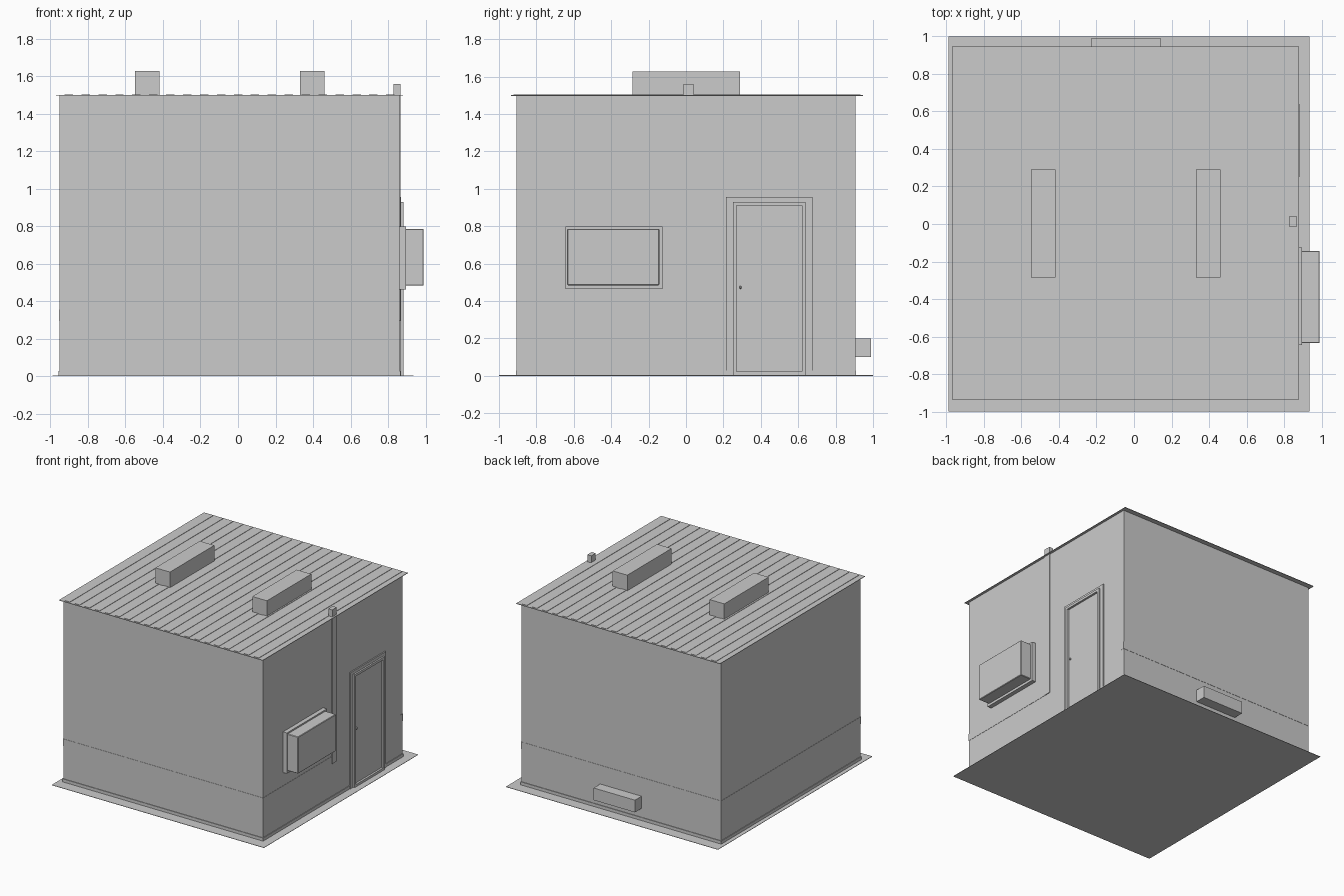
import bpy, bmesh

if "Cube" in bpy.data.objects:
    bpy.data.objects.remove(bpy.data.objects["Cube"])

# Wall extents and wall top height
X0, X1, Y0, Y1, TOP = -0.952, 0.86, -0.905, 0.905, 1.497


def boxes(name, parts, bevel=0.0):
    """One object made of boxes given as (x0, x1, y0, y1, z0, z1)."""
    bm = bmesh.new()
    for x0, x1, y0, y1, z0, z1 in parts:
        made = bmesh.ops.create_cube(bm, size=1.0)["verts"]
        for v in made:
            v.co.x = x1 if v.co.x > 0 else x0
            v.co.y = y1 if v.co.y > 0 else y0
            v.co.z = z1 if v.co.z > 0 else z0
    mesh = bpy.data.meshes.new(name)
    bm.to_mesh(mesh)
    bm.free()
    ob = bpy.data.objects.new(name, mesh)
    bpy.context.collection.objects.link(ob)
    if bevel:
        mod = ob.modifiers.new("Bevel", 'BEVEL')
        mod.width, mod.segments = bevel, 1
    return ob


def door_ring(y0, y1, top, width, x1):
    """Two jambs and a lintel on the right wall."""
    x0 = X1 - 0.01
    return [(x0, x1, y0, y0 + width, 0.003, top - width),
            (x0, x1, y1 - width, y1, 0.003, top - width),
            (x0, x1, y0, y1, top - width, top)]


# Ground slab and walls
boxes("ground_slab", [(-0.99, 0.935, -1, 1, 0, 0.003)])
boxes("walls", [(X0, X1, Y0, Y1, 0.002, TOP)])

# Low skirting round the walls, broken by the door
s = 0.005
boxes("skirting", [
    (X0 - s, X1 + s, Y0 - s, Y0, 0.003, 0.028),
    (X0 - s, X1 + s, Y1, Y1 + s, 0.003, 0.028),
    (X0 - s, X0, Y0, Y1, 0.003, 0.028),
    (X1, X1 + s, Y0, 0.215, 0.003, 0.028),
    (X1, X1 + s, 0.67, Y1, 0.003, 0.028)])

# Thin strip round the walls, ending at the conduit and just past the back corner
t = 0.002
boxes("wall_strip", [
    (X0 - t, X1 + t, Y0 - t, Y0, 0.295, 0.355),
    (X0 - t, X1 + t, Y1, Y1 + t, 0.295, 0.355),
    (X0 - t, X0, Y0, Y1, 0.295, 0.355),
    (X1, X1 + t, Y0, 0.04, 0.295, 0.355),
    (X1, X1 + t, 0.875, Y1, 0.295, 0.355)])

# Roof sheet with square corrugations
RX0, RX1, RY0, RY1 = -0.97, 0.88, -0.935, 0.945
boxes("roof_sheet", [(RX0, RX1, RY0, RY1, 1.496, 1.5)])
n = 41
step = (RX1 - RX0) / n
boxes("roof_ribs", [(RX0 + i * step, RX0 + (i + 1) * step, RY0 + 0.012, RY1 - 0.012, 1.498, 1.503)
                    for i in range(1, n, 2)])

# Roof vents
for side, x in (("left", -0.55), ("right", 0.33)):
    boxes("roof_vent_" + side, [(x, x + 0.132, -0.285, 0.29, 1.498, 1.628)])

# Wall unit on the right side with its mounting flange
boxes("wall_unit", [(0.885, 0.99, -0.635, -0.143, 0.483, 0.785)], 0.004)
boxes("wall_unit_flange", [(X1 - 0.01, 0.895, -0.645, -0.125, 0.463, 0.797)])

# Low box on the back wall
boxes("back_box", [(-0.23, 0.145, Y1 - 0.01, 0.99, 0.1, 0.2)])

# Door with stepped frame, threshold and knob
boxes("door_trim", door_ring(0.215, 0.675, 0.955, 0.04, 0.87))
boxes("door_frame", door_ring(0.25, 0.64, 0.93, 0.02, 0.883))
boxes("door_panel", [(X1 - 0.01, 0.866, 0.27, 0.62, 0.022, 0.91)])
boxes("door_threshold", [(X1 - 0.01, 0.883, 0.25, 0.64, 0.003, 0.022)])
boxes("door_knob", [(0.865, 0.878, 0.285, 0.297, 0.465, 0.48)], 0.003)

# Flat conduit up the right wall, with its cap above the roof
boxes("conduit", [(X1 - 0.01, 0.866, -0.015, 0.042, 0.295, 1.5)])
boxes("conduit_cap", [(0.83, 0.866, -0.015, 0.042, 1.498, 1.558)])
